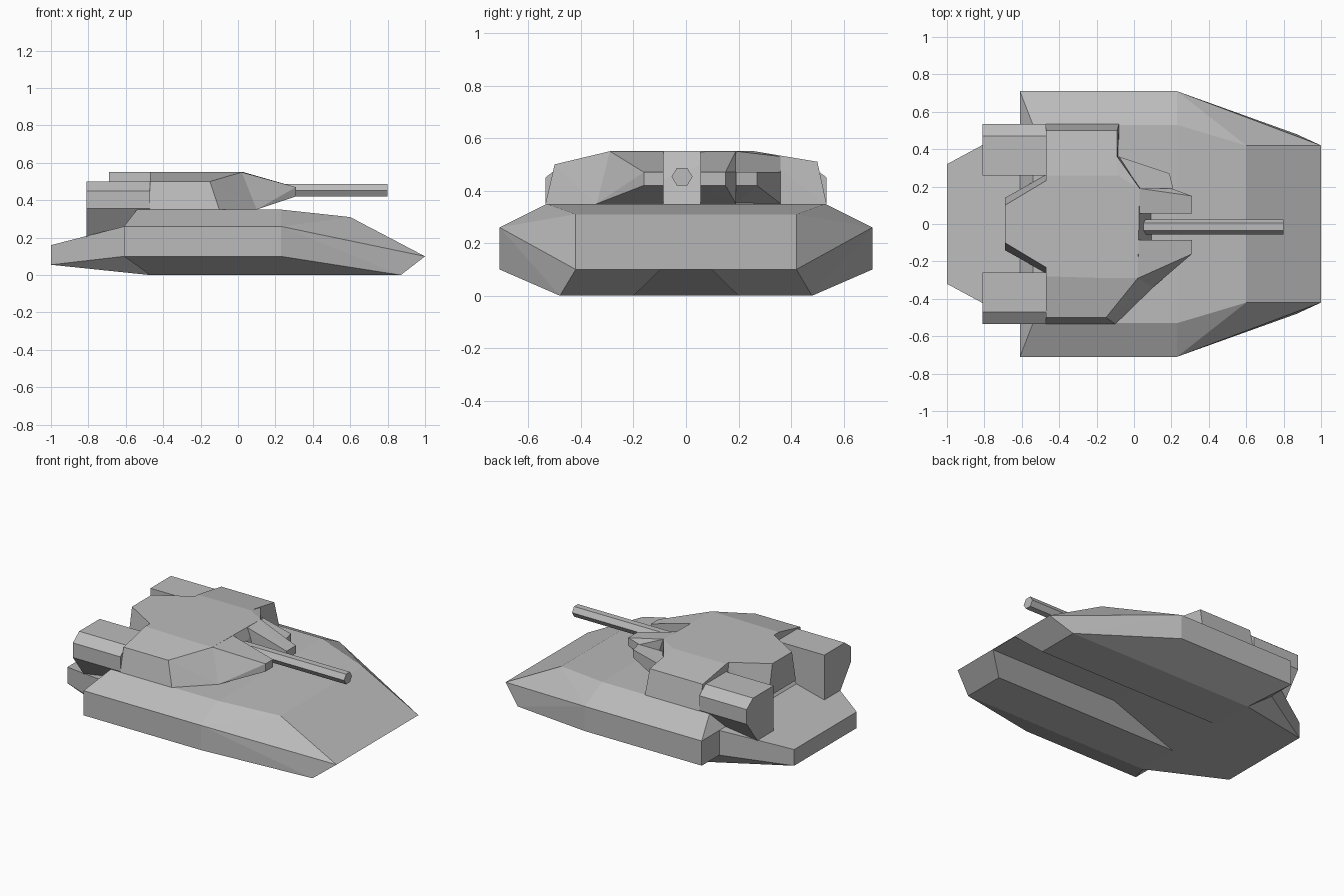
import bpy, bmesh, math

if bpy.data.objects.get("Cube"):
    bpy.data.objects.remove(bpy.data.objects["Cube"])

grey = bpy.data.materials.new("armour_grey")
grey.use_nodes = True
grey.diffuse_color = (0.5, 0.5, 0.5, 1)
grey.node_tree.nodes["Principled BSDF"].inputs["Base Color"].default_value = grey.diffuse_color


def solid(name, points, mirror=False):
    """Convex plate body spanning the given corners, optionally mirrored in y."""
    bm = bmesh.new()
    for x, y, z in points:
        bm.verts.new((x, y, z))
        if mirror:
            bm.verts.new((x, -y, z))
    out = bmesh.ops.convex_hull(bm, input=bm.verts)
    loose = set(out["geom_interior"] + out["geom_unused"])
    bmesh.ops.delete(bm, geom=[v for v in loose if isinstance(v, bmesh.types.BMVert)], context="VERTS")
    bmesh.ops.dissolve_limit(bm, angle_limit=math.radians(1), verts=bm.verts, edges=bm.edges)
    bmesh.ops.recalc_face_normals(bm, faces=bm.faces)
    mesh = bpy.data.meshes.new(name)
    bm.to_mesh(mesh)
    bm.free()
    mesh.materials.append(grey)
    obj = bpy.data.objects.new(name, mesh)
    bpy.context.collection.objects.link(obj)
    return obj


# Hull with a tapering channel cut along its belly
hull = solid("hull", [
    (-.61, .71, .1), (-.61, .71, .26), (.23, .71, .1), (.23, .71, .26),
    (-.54, .53, .35), (.23, .53, .35), (.6, .42, .31), (1, .42, .1),
    (.87, .48, 0), (-.47, .48, 0)], mirror=True)
channel = solid("channel_cutter", [
    (1.1, .1, .098), (.07, .1, .098), (1.1, .3, -.1), (-1.01, .3, -.1)], mirror=True)
channel.hide_render = True
channel.hide_viewport = True
cut = hull.modifiers.new("belly_channel", "BOOLEAN")
cut.operation = "DIFFERENCE"
cut.solver = "EXACT"
cut.object = channel

# Low engine deck at the tail
solid("rear_deck", [
    (-1, .32, .055), (-1, .32, .16), (-.61, .53, .26), (-.61, .53, .1),
    (-.47, .48, 0), (-.5, .5, .27)], mirror=True)

# Turret core and its rear overhang
solid("turret_body", [
    (-.47, -.535, .35), (-.1, -.535, .35), (-.47, -.5, .5), (-.15, -.5, .5),
    (-.47, .535, .35), (-.08, .535, .35), (-.47, .5, .51), (-.09, .5, .51),
    (-.47, -.28, .55), (-.12, -.29, .55), (-.47, .26, .55), (-.09, .26, .55)])
solid("turret_bustle", [
    (-.69, .1, .55), (-.69, .14, .35), (-.44, .25, .55), (-.44, .28, .35)], mirror=True)

# Front of the turret, leaving a slot for the gun
solid("turret_front", [
    (-.15, -.5, .5), (-.1, -.535, .35), (-.12, -.29, .55), (.02, -.29, .55), (.1, -.34, .35),
    (.02, .055, .55), (.09, .055, .35), (.03, .19, .55), (.04, .19, .35),
    (-.09, .26, .55), (-.09, .36, .53), (-.08, .36, .35)])
solid("right_cheek", [
    (.02, -.29, .55), (.1, -.34, .35), (.31, -.16, .47), (.31, -.16, .42),
    (.31, -.085, .47), (.31, -.085, .42), (.02, -.085, .55), (.09, -.085, .35)])
solid("left_cheek", [
    (.03, .19, .55), (.1, .19, .35), (.2, .19, .47), (.2, .19, .42), (.31, .15, .47),
    (.31, .15, .42), (.31, .055, .47), (.31, .055, .42), (.02, .055, .55), (.09, .055, .35)])
solid("sight_block", [
    (-.08, .36, .47), (-.08, .36, .35), (.19, .27, .47), (.19, .27, .42),
    (.21, .19, .47), (.21, .19, .42), (.03, .19, .47), (.03, .19, .35)])

# Chamfered pods on both rear corners
pod_profile = [(.26, .5), (.47, .5), (.535, .45), (.535, .355), (.42, .2), (.26, .2)]
for side, name in ((1, "left_pod"), (-1, "right_pod")):
    solid(name, [(x, side * y, z) for x in (-.81, -.47) for y, z in pod_profile])

# Six-sided gun barrel
solid("gun_barrel", [
    (x, -.015 + .04 * math.cos(a * math.pi / 3), .453 + .038 * math.sin(a * math.pi / 3))
    for x in (.04, .8) for a in range(6)])
